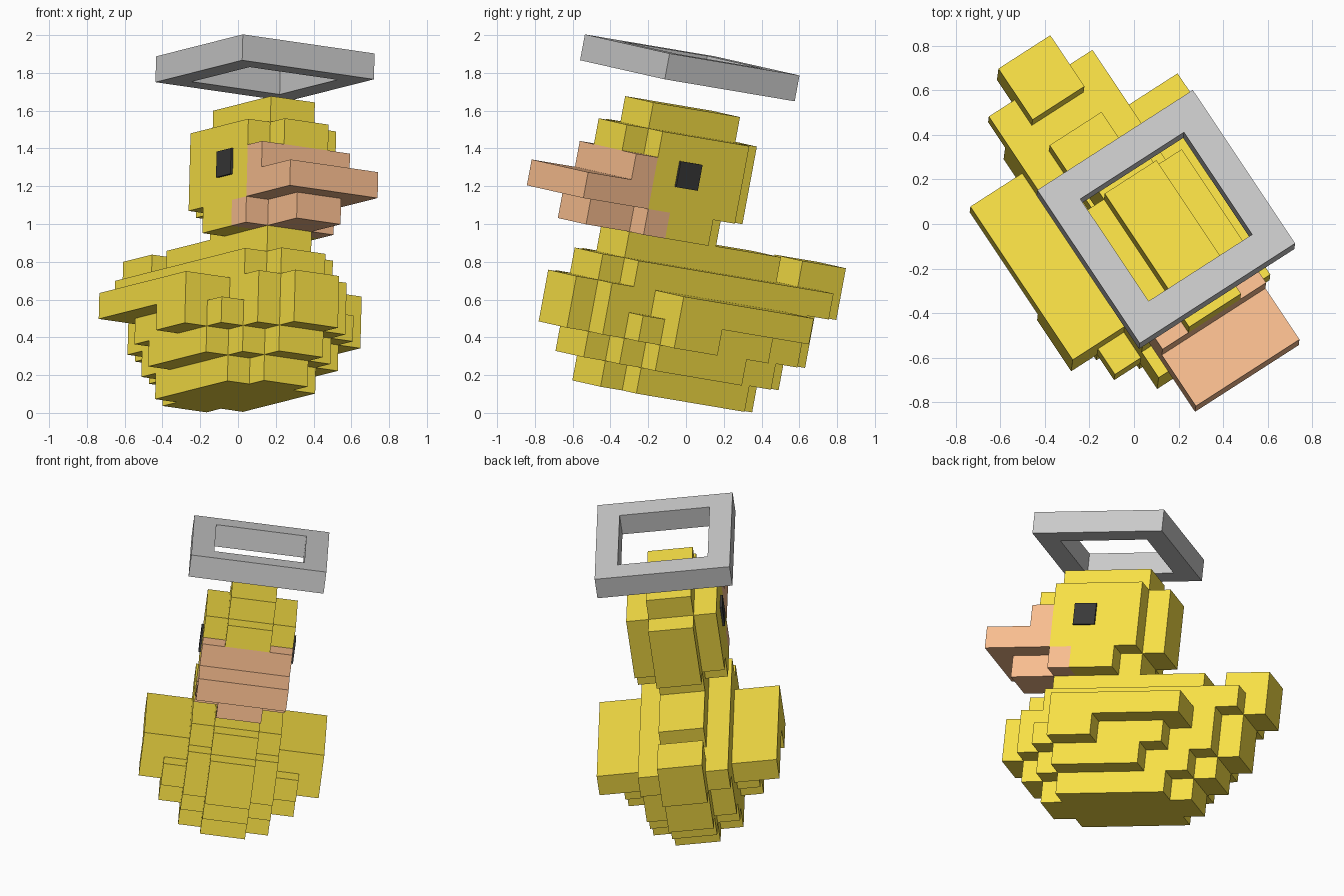
import bpy
from itertools import product
from mathutils import Matrix, Vector

if "Cube" in bpy.data.objects:
    bpy.data.objects.remove(bpy.data.objects["Cube"])

UNIT = 0.1392                                   # edge of one block
ORIGIN = Vector((0.0996, -0.2978, 0.1166))      # centre line at the underside

# Tilted frame of the model: side, back and up directions
side = Vector((0.835, 0.537, -0.121)).normalized()
up = side.cross(Vector((-0.551, 0.823, -0.139))).normalized()
back = up.cross(side)
FRAME = Matrix.Translation(ORIGIN) @ Matrix((side, back, up)).transposed().to_4x4() @ Matrix.Scale(UNIT, 4)


def material(name, rgb):
    m = bpy.data.materials.new(name)
    m.diffuse_color = (*rgb, 1)
    m.use_nodes = True
    m.node_tree.nodes["Principled BSDF"].inputs["Base Color"].default_value = m.diffuse_color
    return m


def add_mesh(name, verts, faces, mat=None):
    me = bpy.data.meshes.new(name)
    me.from_pydata([FRAME @ Vector(v) for v in verts], [], faces)
    me.update()
    if mat:
        me.materials.append(mat)
    ob = bpy.data.objects.new(name, me)
    bpy.context.collection.objects.link(ob)
    return ob


def cells(half, rear, front, low, high):
    """Blocks of a symmetric box; front is the positive facing direction."""
    return set(product(range(-half, half), range(-front, -rear), range(low, high)))


SIDES = {
    (1, 0, 0): ((1, 0, 0), (1, 1, 0), (1, 1, 1), (1, 0, 1)),
    (-1, 0, 0): ((0, 0, 0), (0, 0, 1), (0, 1, 1), (0, 1, 0)),
    (0, 1, 0): ((0, 1, 0), (0, 1, 1), (1, 1, 1), (1, 1, 0)),
    (0, -1, 0): ((0, 0, 0), (1, 0, 0), (1, 0, 1), (0, 0, 1)),
    (0, 0, 1): ((0, 0, 1), (1, 0, 1), (1, 1, 1), (0, 1, 1)),
    (0, 0, -1): ((0, 0, 0), (0, 1, 0), (1, 1, 0), (1, 0, 0)),
}


def block_part(name, filled, mat=None):
    """Skin a set of blocks, keeping only the exposed faces."""
    index, faces = {}, []
    for c in sorted(filled):
        for d, corners in SIDES.items():
            if tuple(p + q for p, q in zip(c, d)) not in filled:
                faces.append([index.setdefault(tuple(p + q for p, q in zip(c, k)), len(index))
                              for k in corners])
    return add_mesh(name, list(index), faces, mat)


def union(*boxes):
    return set().union(*(cells(*b) for b in boxes))


yellow = material("yellow", (0.95, 0.755, 0.06))
orange = material("orange", (0.96, 0.52, 0.28))
black = material("black", (0.04, 0.04, 0.04))

# Body: (half width, rear, front, bottom, top)
block_part("body", union(
    (1, -5, 2, 0, 1), (2, -4, 1, 0, 1),
    (1, -6, 3, 1, 2), (2, -5, 2, 1, 2), (3, -3, 1, 1, 2),
    (1, -7, 4, 2, 4), (2, -6, 3, 2, 4), (3, -4, 2, 2, 3),
    (1, -8, 3, 4, 5), (2, -7, 2, 4, 5),
    (1, -5, 2, 5, 6),
    (1, -8, -6, 5, 6),                          # raised tail tip
    (3, -5, 1, 3, 4), (4, -5, 1, 3, 4), (4, -1, 1, 2, 3),   # wings
), yellow)

# Beak: upper bill with ridge, lower bill
beak = union((2, 2, 5, 7, 8), (2, 2, 3, 8, 9), (2, 1, 2, 6, 7), (1, 2, 4, 6, 7))
block_part("beak", beak, orange)

# Head with neck, back bulge, forehead and crown
head = union((1, -2, 2, 6, 7), (2, -1, 2, 6, 7), (2, -2, 2, 7, 10),
             (1, -3, -2, 7, 10), (1, 2, 3, 9, 10), (1, -2, 2, 10, 11))
block_part("head", head - beak, yellow)

# Floating square ring
block_part("halo", cells(3, -3, 3, 12, 13) - cells(2, -2, 2, 12, 13))

# Eyes: thin plates on both cheeks
for label, x in (("left", -2.1), ("right", 2.0)):
    lo = Vector((x, -1, 8))
    size = Vector((0.1, 1, 1))
    quads = [[tuple(lo[i] + size[i] * k[i] for i in range(3)) for k in q] for q in SIDES.values()]
    pts = sorted({p for q in quads for p in q})
    add_mesh(label + "_eye", pts, [[pts.index(p) for p in q] for q in quads], black)
